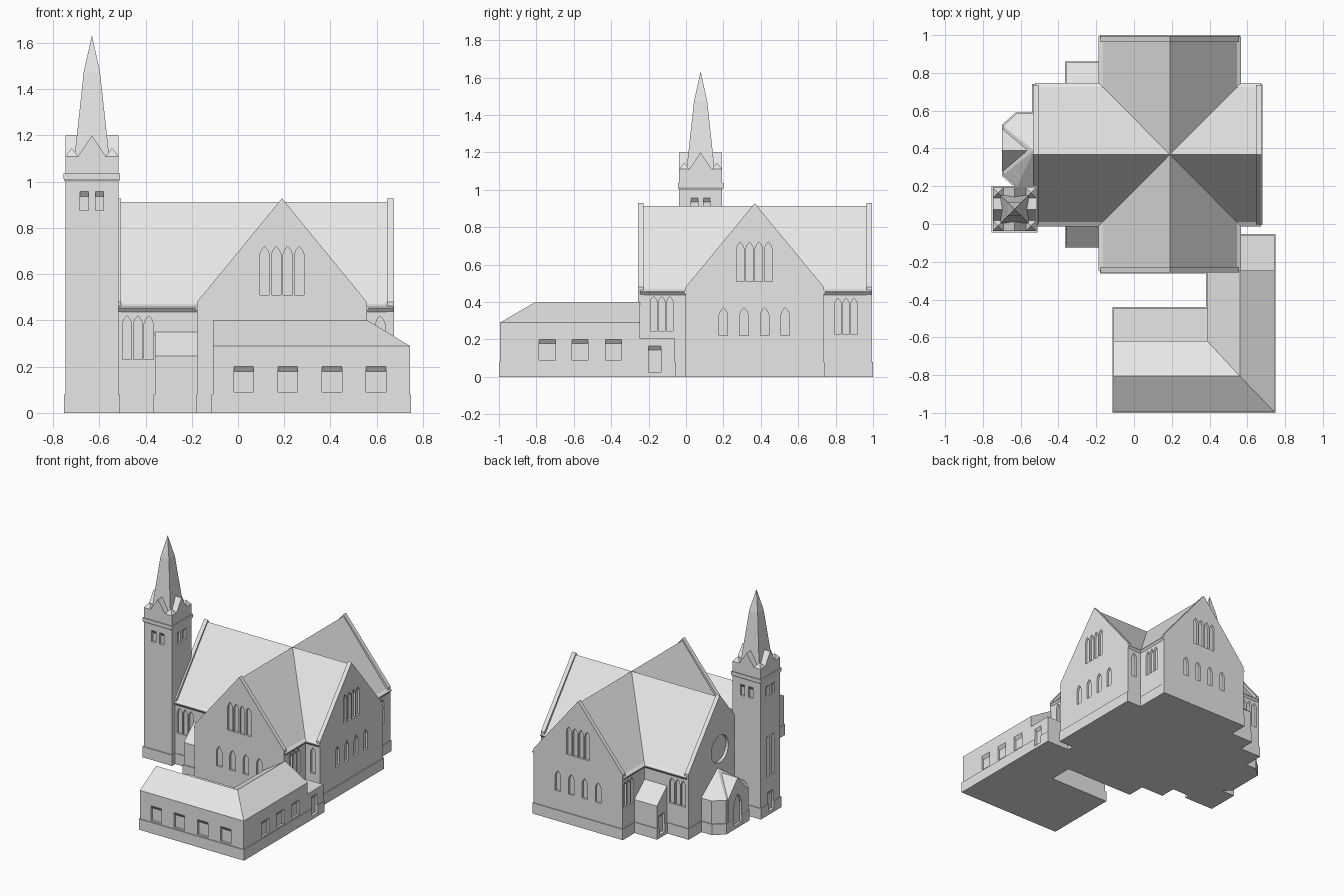
import bpy, bmesh, math

if "Cube" in bpy.data.objects:
    bpy.data.objects.remove(bpy.data.objects["Cube"])

stone = bpy.data.materials.new("light grey stone")
stone.diffuse_color = (0.8, 0.8, 0.8, 1)
stone.use_nodes = True
stone.node_tree.nodes["Principled BSDF"].inputs["Base Color"].default_value = stone.diffuse_color


def hull_into(bm, pts):
    """Add a convex solid around the points."""
    part = bmesh.new()
    vs = [part.verts.new(p) for p in pts]
    bmesh.ops.convex_hull(part, input=vs)
    loose = [v for v in part.verts if not v.link_faces]
    bmesh.ops.delete(part, geom=loose, context='VERTS')
    bmesh.ops.dissolve_limit(part, angle_limit=0.002, verts=part.verts[:], edges=part.edges[:])
    bmesh.ops.recalc_face_normals(part, faces=part.faces[:])
    me = bpy.data.meshes.new("tmp")
    part.to_mesh(me)
    part.free()
    bm.from_mesh(me)
    bpy.data.meshes.remove(me)


def solid(name, pts):
    bm = bmesh.new()
    hull_into(bm, pts)
    me = bpy.data.meshes.new(name)
    bm.to_mesh(me)
    bm.free()
    me.materials.append(stone)
    ob = bpy.data.objects.new(name, me)
    bpy.context.collection.objects.link(ob)
    return ob


def prism(axis, prof, a, b):
    """Points of a profile swept along X, Y or Z."""
    put = {'X': lambda p, q, t: (t, p, q), 'Y': lambda p, q, t: (p, t, q),
           'Z': lambda p, q, t: (p, q, t)}[axis]
    return [put(p, q, t) for t in (a, b) for p, q in prof]


def block(x0, x1, y0, y1, z0, z1):
    return prism('Z', [(x0, y0), (x1, y0), (x1, y1), (x0, y1)], z0, z1)


def gable(lo, hi, eave, top, base=0):
    return [(lo, base), (hi, base), (hi, eave), ((lo + hi) / 2, top), (lo, eave)]


cut = []   # solids that get window and door recesses
P = 0.006  # plinth projection


def body(name, pts):
    cut.append(solid(name, pts))


def plinth(name, x0, x1, y0, y1):
    body(name + "_plinth", block(x0 - P, x1 + P, y0 - P, y1 + P, 0, 0.08))


# Nave and transept: roofed bodies, gable walls rising above the roof, eave bands
X0, X1, Y0, Y1 = -0.535, 0.675, 0.0, 0.735
TX0, TX1, TY0, TY1 = -0.175, 0.555, -0.257, 0.994
for name, axis, lo, hi, a, b in (("nave", 'X', Y0, Y1, X0, X1),
                                 ("transept", 'Y', TX0, TX1, TY0, TY1)):
    body(name + "_body", prism(axis, gable(lo, hi, 0.455, 0.913), a + 0.004, b - 0.004))
    for tag, e, t in (("start", a, a + 0.03), ("end", b - 0.03, b)):
        body(f"{name}_gable_{tag}", prism(axis, gable(lo - 0.002, hi + 0.002, 0.48, 0.928), e, t))
    for tag, w, s in (("low", lo, -1), ("high", hi, 1)):
        band = [(w - s * 0.01, 0.437), (w, 0.437), (w + s * 0.012, 0.452),
                (w + s * 0.012, 0.457), (w - s * 0.01, 0.47)]
        solid(f"{name}_eave_{tag}", prism(axis, band, a + 0.01, b - 0.002))
plinth("nave", X0, X1, Y0, Y1)
plinth("transept", TX0, TX1, TY0, TY1)

# Lean-to porches in the two west corners
for name, w, s in (("front", Y0, -1), ("back", Y1, 1)):
    prof = [(w - s * 0.02, 0), (w + s * 0.12, 0), (w + s * 0.12, 0.245),
            (w, 0.35), (w - s * 0.02, 0.35)]
    body(name + "_porch", prism('X', prof, -0.36, -0.16))
    ys = sorted((w, w + s * 0.12))
    plinth(name + "_porch", -0.36, -0.16, ys[0], ys[1])

# West entrance with cut corners, hipped roof and gabled doorway
ring = [(-0.53, 0.195), (-0.62, 0.195), (-0.693, 0.26), (-0.693, 0.52), (-0.62, 0.585), (-0.53, 0.585)]
body("entrance", prism('Z', ring, 0, 0.25) + [(-0.53, 0.39, 0.40)])
body("entrance_plinth", prism('Z', [(x - P * (x < -0.6), y + P * (1 if y > 0.39 else -1))
                                    for x, y in ring], 0, 0.08))
body("entrance_gable", prism('X', gable(0.28, 0.50, 0.25, 0.37), -0.698, -0.57))

# Annex: L-shaped hipped wing, flat-roofed strip and flat side porch
foot = [(-0.108, -0.994), (0.743, -0.994), (0.743, -0.62), (-0.108, -0.62)]
body("annex_front_wing", prism('Z', foot, 0, 0.29) + [(-0.108, -0.805, 0.4), (0.56, -0.805, 0.4)])
body("annex_side_wing", prism('Y', [(0.388, 0), (0.743, 0), (0.743, 0.29), (0.56, 0.4), (0.388, 0.29)],
                              -0.8, -0.245))
body("annex_flat_strip", block(-0.108, 0.4, -0.64, -0.445, 0, 0.205))
body("side_porch", block(0.54, 0.743, -0.26, -0.06, 0, 0.205))
plinth("annex_front", -0.108, 0.743, -0.994, -0.445)
plinth("annex_side", 0.388, 0.743, -0.6, -0.06)

# Tower shaft and cornice
CX, CY, H = -0.632, 0.078, 0.115


def square(h, z):
    return [(CX + i * h, CY + j * h, z) for i in (-1, 1) for j in (-1, 1)]


body("tower_shaft", square(H, 0) + square(H, 1.02))
body("tower_plinth", square(H + P, 0) + square(H + P, 0.08))
solid("tower_cornice", square(H, 1.0) + square(0.122, 1.012) + square(0.122, 1.035))

# Belfry crown: four gables, four corner caps and the spire
solid("crown_base", square(H, 1.03) + square(H, 1.11))
solid("crown_gable_x", prism('X', gable(CY - 0.06, CY + 0.06, 1.11, 1.2, 1.05), CX - H, CX + H))
solid("crown_gable_y", prism('Y', gable(CX - 0.06, CX + 0.06, 1.11, 1.2, 1.05), CY - H, CY + H))
for i in (-1, 1):
    for j in (-1, 1):
        x, y, r = CX + i * 0.0875, CY + j * 0.0875, 0.0275
        solid("corner_cap", block(x - r, x + r, y - r, y + r, 1.1, 1.11) + [(x, y, 1.145)])
solid("spire", square(0.078, 1.08) + square(0.035, 1.475) + [(CX, CY, 1.632)])

# Window and door recesses, gathered as one cutter
cutter = bmesh.new()


def opening(axis, s, pos, u, z0, z1, w, arch=True, depth=0.016):
    pts = []
    for d, drop in ((0.02, 0), (0, 0), (-depth, 0 if arch else 0.022)):
        t = z1 - drop
        prof = [(u - w, z0), (u + w, z0)]
        if arch:
            prof += [(u + w, t - 1.7 * w), (u + 0.65 * w, t - 0.8 * w), (u, t),
                     (u - 0.65 * w, t - 0.8 * w), (u - w, t - 1.7 * w)]
        else:
            prof += [(u + w, t), (u - w, t)]
        for p, z in prof:
            pts.append((pos + s * d, p, z) if axis == 'X' else (p, pos + s * d, z))
    hull_into(cutter, pts)


# Gable windows: four tall lancets above four short ones
for axis, s, pos, c in (('Y', -1, TY0, 0.19), ('Y', 1, TY1, 0.19), ('X', 1, X1, 0.365)):
    for k in (-1.5, -0.5, 0.5, 1.5):
        opening(axis, s, pos, c + k * 0.05, 0.51, 0.72, 0.02)
        opening(axis, s, pos, c + k * 0.11, 0.22, 0.37, 0.023)
# Triple lancets on the side walls
for k in (-1, 0, 1):
    opening('Y', -1, Y0, -0.433 + k * 0.047, 0.23, 0.42, 0.02)
    opening('Y', 1, Y1, -0.445 + k * 0.047, 0.23, 0.42, 0.02)
    opening('X', 1, TX1, -0.13 + k * 0.043, 0.245, 0.43, 0.018)
    opening('X', 1, TX1, 0.855 + k * 0.043, 0.23, 0.42, 0.018)
    opening('X', -1, TX0, 0.925 + k * 0.04, 0.23, 0.42, 0.016)
    opening('X', -1, TX0, -0.19 + k * 0.04, 0.23, 0.42, 0.016)
for s, y in ((-1, Y0), (1, Y1)):
    opening('Y', s, y, 0.615, 0.23, 0.42, 0.02)
# Round west window
circle = [(0.3675 + 0.1 * math.cos(a * math.tau / 24), 0.53 + 0.1 * math.sin(a * math.tau / 24))
          for a in range(24)]
hull_into(cutter, prism('X', circle, X0 - 0.02, X0 + 0.02))
# Annex windows and porch doors
for x in (0.025, 0.215, 0.407, 0.597):
    opening('Y', -1, -0.994, x, 0.09, 0.2, 0.043, False)
for y in (-0.742, -0.567, -0.388):
    opening('X', 1, 0.743, y, 0.09, 0.2, 0.043, False)
opening('X', 1, 0.743, -0.167, 0.025, 0.165, 0.033, False)
opening('X', -1, -0.36, 0.80, 0.025, 0.165, 0.033, False)
opening('X', -1, -0.36, -0.065, 0.025, 0.165, 0.033, False)
opening('X', -1, -0.698, 0.39, 0.025, 0.25, 0.045)
# Tower: paired belfry windows on all sides, slits and door on the west
for k in (-0.033, 0.033):
    for s in (-1, 1):
        opening('Y', s, CY + s * H, CX + k, 0.875, 0.957, 0.018, False)
        opening('X', s, CX + s * H, CY + k, 0.875, 0.957, 0.018, False)
    opening('X', -1, CX - H, CY + k * 0.9, 0.28, 0.58, 0.012, False)
opening('X', -1, CX - H, CY, 0.025, 0.165, 0.033, False)

cut_mesh = bpy.data.meshes.new("recess_cutter")
cutter.to_mesh(cut_mesh)
cutter.free()
cut_ob = bpy.data.objects.new("recess_cutter", cut_mesh)
cut_ob.hide_render = True
bpy.context.collection.objects.link(cut_ob)

# Cut the recesses, then drop the cutter
for ob in cut:
    m = ob.modifiers.new("recesses", 'BOOLEAN')
    m.operation, m.solver, m.object = 'DIFFERENCE', 'EXACT', cut_ob
bpy.context.view_layer.update()
dg = bpy.context.evaluated_depsgraph_get()
done = [(ob, bpy.data.meshes.new_from_object(ob.evaluated_get(dg))) for ob in cut]
for ob, me in done:
    ob.modifiers.clear()
    ob.data = me
    me.materials.clear()
    me.materials.append(stone)
    for f in me.polygons:
        f.material_index = 0
bpy.data.objects.remove(cut_ob)
